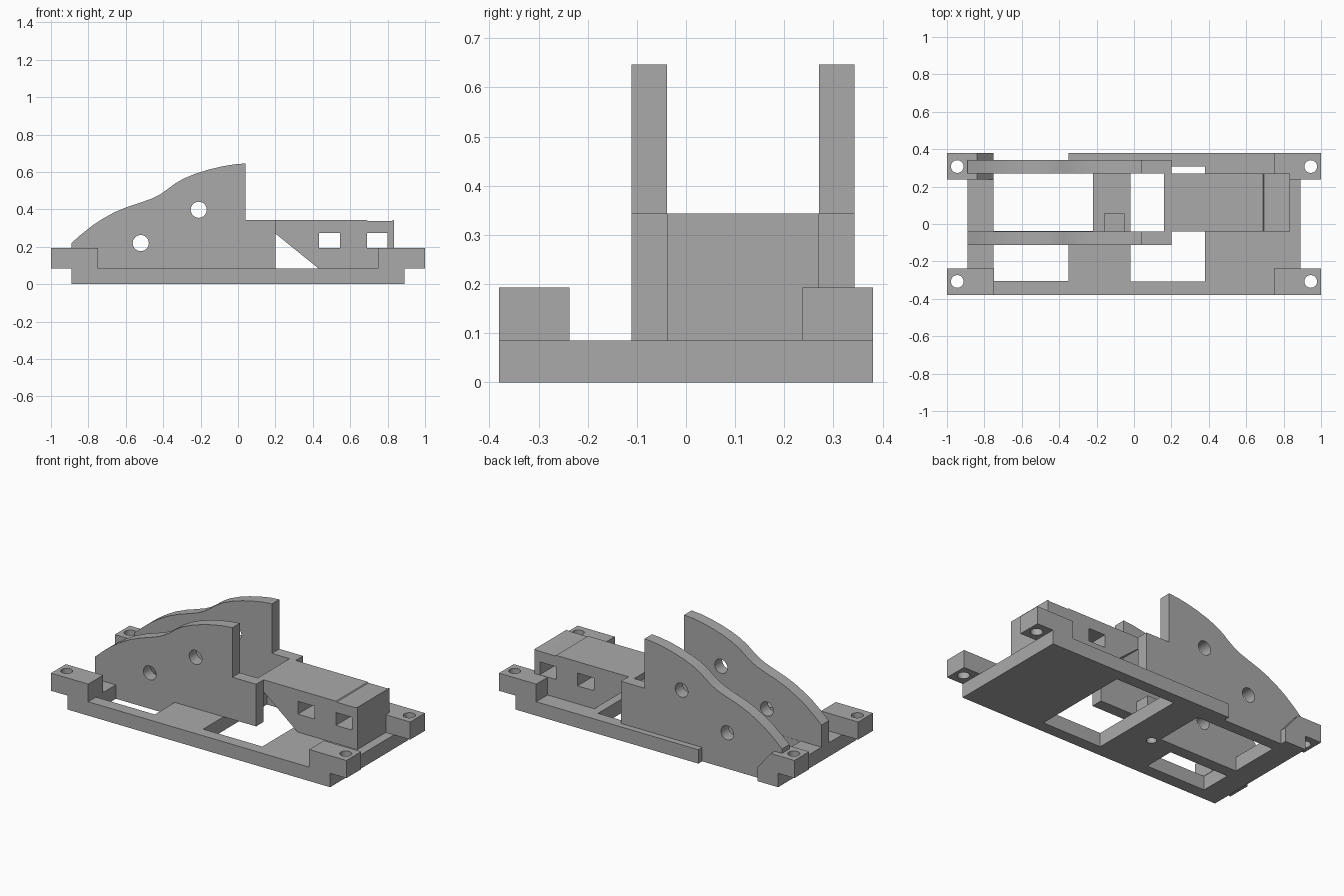
import bpy
from math import cos, sin, tau, radians
from mathutils import Matrix

cube = bpy.data.objects.get("Cube")
if cube:
    bpy.data.objects.remove(cube, do_unlink=True)

grey = bpy.data.materials.new("plain grey")
grey.use_nodes = True
colour = (0.4, 0.4, 0.4, 1)
grey.diffuse_color = colour
grey.node_tree.nodes["Principled BSDF"].inputs["Base Color"].default_value = colour


def rect(x0, x1, y0, y1):
    return [(x0, y0), (x1, y0), (x1, y1), (x0, y1)]


def circle(x, y, r, n=32):
    return [(x + r * cos(tau * i / n), y + r * sin(tau * i / n)) for i in range(n)]


def slab(name, loops, low, high, upright=False):
    """Extrude an outline with holes along z, or along y when upright."""
    curve = bpy.data.curves.new(name, "CURVE")
    curve.dimensions = "2D"
    curve.fill_mode = "BOTH"
    curve.extrude = (high - low) / 2
    for loop in loops:
        spline = curve.splines.new("POLY")
        spline.points.add(len(loop) - 1)
        for point, (u, v) in zip(spline.points, loop):
            point.co = (u, v, 0, 1)
        spline.use_cyclic_u = True
    obj = bpy.data.objects.new(name, curve)
    bpy.context.collection.objects.link(obj)
    bpy.ops.object.select_all(action="DESELECT")
    obj.select_set(True)
    bpy.context.view_layer.objects.active = obj
    bpy.ops.object.convert(target="MESH")
    obj = bpy.context.object
    mid = (low + high) / 2
    if upright:
        obj.data.transform(Matrix.Translation((0, mid, 0)) @ Matrix.Rotation(radians(90), 4, "X"))
    else:
        obj.data.transform(Matrix.Translation((0, 0, mid)))
    obj.data.materials.clear()
    obj.data.materials.append(grey)
    bpy.ops.object.shade_smooth_by_angle(angle=radians(30))
    return obj


BASE, TAB = 0.085, 0.193

# Base plate with a notch in the back edge and three openings
outline = [(-.89, -.38), (.89, -.38), (.89, .38), (-.35, .38),
           (-.35, .343), (-.75, .343), (-.75, .38), (-.89, .38)]
slab("base_plate", [outline,
                    rect(-.75, -.35, -.305, -.11),
                    rect(-.75, -.22, -.038, .272),
                    rect(-.02, .38, -.308, .308),
                    circle(-.19, -.08, .028)], 0, BASE)

# Corner mounting tabs with screw holes
for side, sx in (("right", -1), ("left", 1)):
    for end, sy in (("front", -1), ("back", 1)):
        ramped = (sx, sy) == (-1, 1)
        inner = .84 if ramped else .748
        xs = sorted((sx * inner, sx))
        ys = sorted((sy * .237, sy * .38))
        slab(f"{end}_{side}_tab", [rect(*xs, *ys), circle(sx * .945, sy * .307, .034)], BASE, TAB)
        if ramped:
            slab("tab_ramp", [[(-.84, BASE), (-.75, BASE), (-.84, TAB)]], *ys, upright=True)

# Pair of curved side plates
profile = [(-.89, BASE), (.2, BASE), (.2, .343), (.04, .343), (.04, .646),
           (-.02, .641), (-.09, .629), (-.16, .612), (-.23, .59), (-.29, .565),
           (-.34, .536), (-.38, .505), (-.42, .478), (-.46, .458), (-.52, .437),
           (-.59, .414), (-.66, .385), (-.72, .352), (-.78, .313), (-.84, .265), (-.89, .22)]
for name, y in (("front_side_plate", -.111), ("back_side_plate", .271)):
    slab(name, [profile, circle(-.52, .22, .043), circle(-.21, .398, .043)], y, y + .072, upright=True)

# Box with sloped underside and two windows
box = [(.16, .303), (.43, BASE), (.835, BASE), (.835, .343), (.82, .338),
       (.695, .338), (.69, .343), (.16, .343)]
slab("motor_box", [box, rect(.433, .545, .195, .273), rect(.69, .8, .195, .273)],
     -.039, .271, upright=True)

# Small block on the cross bar
slab("cross_bar_block", [rect(-.16, -.05, -.039, .055)], BASE, .17)
